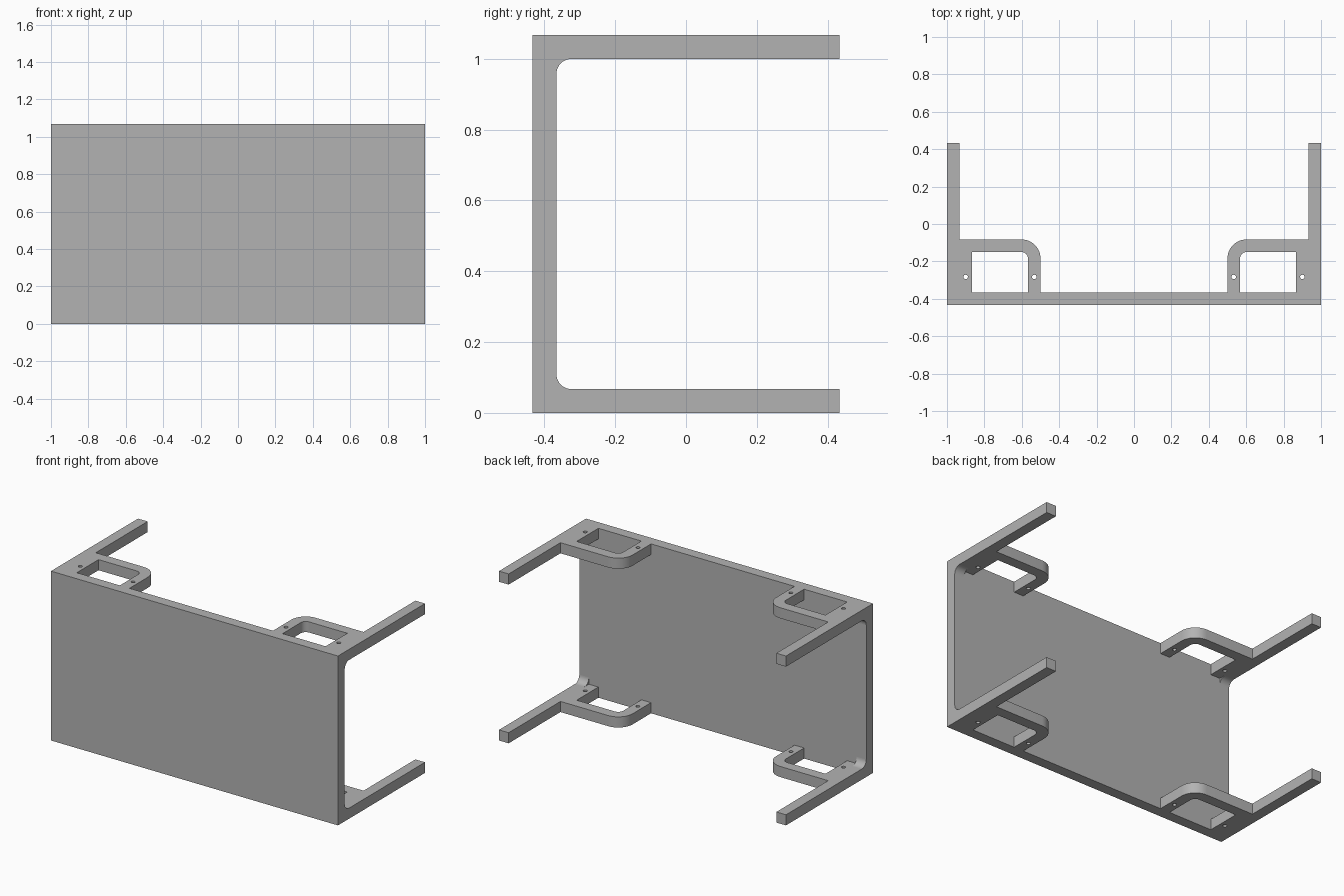
import bpy, bmesh, math
from mathutils import Matrix

if "Cube" in bpy.data.objects:
    bpy.data.objects.remove(bpy.data.objects["Cube"])

T = 0.067                    # stock thickness
H, D = 1.067, 0.433          # overall height, half depth
BACK = -D + T                # back face of the front panel

grey = bpy.data.materials.new("plain grey")
grey.diffuse_color = (0.45, 0.45, 0.45, 1)
grey.use_nodes = True
grey.node_tree.nodes["Principled BSDF"].inputs["Base Color"].default_value = grey.diffuse_color


def arc(cx, cy, r, a0, a1, n=10):
    return [(cx + r * math.cos(math.radians(a0 + (a1 - a0) * i / n)),
             cy + r * math.sin(math.radians(a0 + (a1 - a0) * i / n)))
            for i in range(n + 1)]


def prism(name, loops, lo, hi, along_x=False):
    """Fill closed loops (inner loops become holes) and extrude from lo to hi."""
    curve = bpy.data.curves.new(name, 'CURVE')
    curve.dimensions, curve.fill_mode = '2D', 'BOTH'
    curve.extrude = (hi - lo) / 2
    for loop in loops:
        spline = curve.splines.new('POLY')
        spline.points.add(len(loop) - 1)
        for p, (u, v) in zip(spline.points, loop):
            p.co = (u, v, 0, 1)
        spline.use_cyclic_u = True
    temp = bpy.data.objects.new(name + "_curve", curve)
    bpy.context.collection.objects.link(temp)
    graph = bpy.context.evaluated_depsgraph_get()
    mesh = bpy.data.meshes.new_from_object(temp.evaluated_get(graph))
    bpy.data.objects.remove(temp)
    bpy.data.curves.remove(curve)

    mesh.transform(Matrix.Translation((0, 0, (lo + hi) / 2)))
    if along_x:              # profile (y, z) swept along x
        mesh.transform(Matrix(((0, 0, 1, 0), (1, 0, 0, 0), (0, 1, 0, 0), (0, 0, 0, 1))))
    bm = bmesh.new()
    bm.from_mesh(mesh)
    bmesh.ops.remove_doubles(bm, verts=bm.verts, dist=1e-5)
    bmesh.ops.recalc_face_normals(bm, faces=bm.faces)
    bm.to_mesh(mesh)
    bm.free()
    mesh.name = name
    mesh.materials.clear()
    mesh.materials.append(grey)
    mesh.shade_smooth()
    mesh.set_sharp_from_angle(angle=math.radians(30))
    obj = bpy.data.objects.new(name, mesh)
    bpy.context.collection.objects.link(obj)
    return obj


# Front panel
prism("front_panel", [[(-1, -D), (1, -D), (1, BACK), (-1, BACK)]], 0, H)

# Right bracket outline: long arm, widened root and rounded loop
outline = [(1, BACK), (1, D), (1 - T, D), (1 - T, -0.083)]
outline += arc(0.6, -0.183, 0.1, 90, 180)                 # loop outside corner
outline += [(0.5, BACK), (0.567, BACK)]
outline += arc(0.602, -0.185, 0.035, 180, 90)             # loop inside corner
outline += [(0.867, -0.15), (0.867, BACK)]
holes = [arc(x, -0.283, 0.012, 0, 337.5, 15) for x in (0.9, 0.533)]

# Fillet between panel and arm, bulging toward the inner corner
R = 0.043
fillet = [(BACK, T)] + arc(BACK + R, T + R, R, 270, 180)

for side, s in (("right", 1), ("left", -1)):
    loops = [[(s * x, y) for x, y in loop] for loop in [outline] + holes]
    x0, x1 = sorted((s, s * (1 - T)))
    for level, z in (("bottom", 0), ("top", H - T)):
        prism(f"{level}_{side}_bracket", loops, z, z + T)
        corner = fillet if level == "bottom" else [(y, H - h) for y, h in fillet]
        prism(f"{level}_{side}_fillet", [corner], x0, x1, along_x=True)
